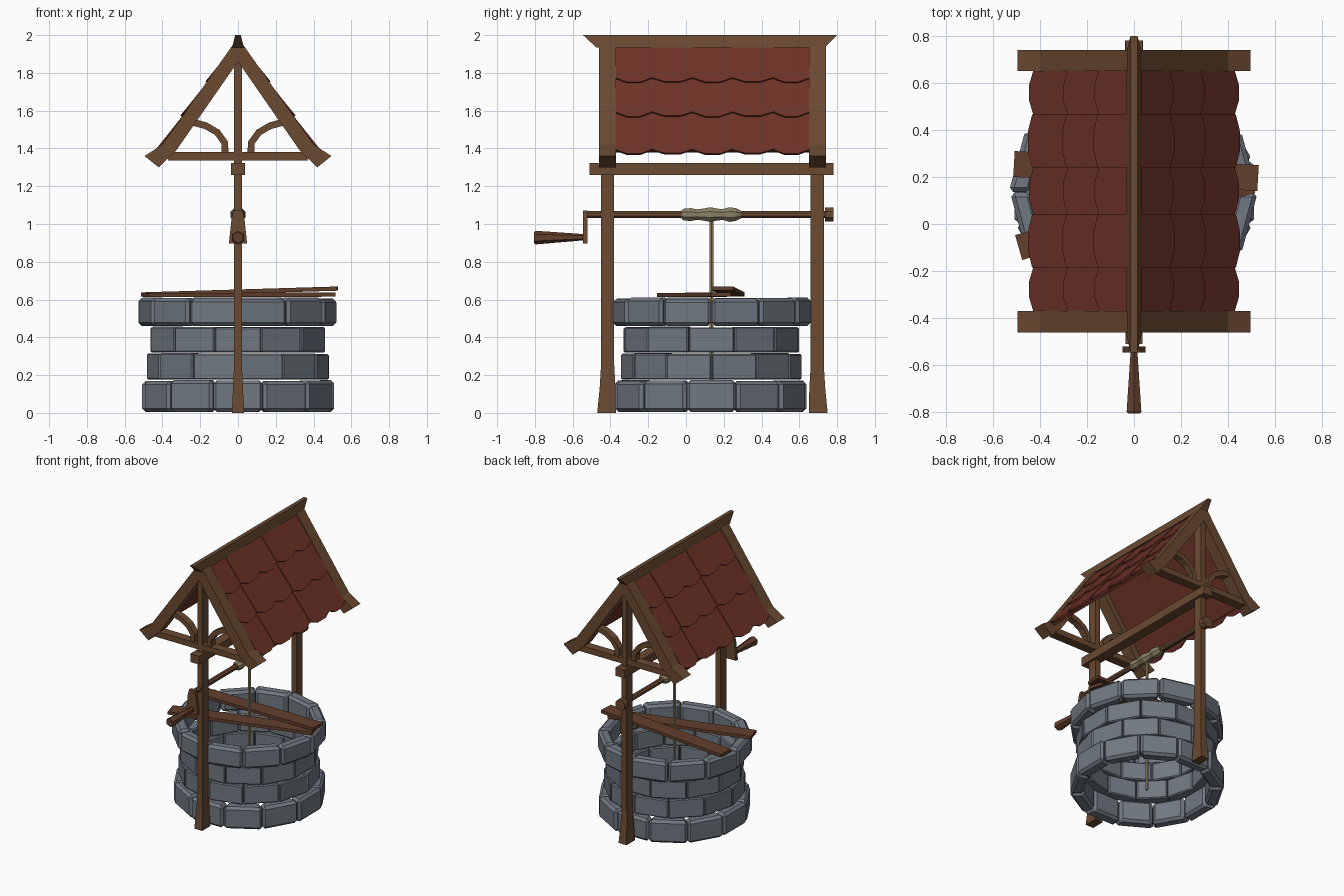
import bpy, bmesh, math, random
from mathutils import Vector

if "Cube" in bpy.data.objects:
    bpy.data.objects.remove(bpy.data.objects["Cube"])

random.seed(4)


def material(name, rgb):
    m = bpy.data.materials.new(name)
    m.diffuse_color = (*rgb, 1)
    m.use_nodes = True
    m.node_tree.nodes["Principled BSDF"].inputs["Base Color"].default_value = m.diffuse_color
    return m


WOOD = material("brown wood", (0.145, 0.067, 0.031))
DARK = material("reddish wood", (0.125, 0.049, 0.025))
RED = material("red shingle", (0.155, 0.033, 0.021))
STONE = material("grey stone", (0.165, 0.19, 0.222))
ROPE = material("tan rope", (0.26, 0.216, 0.127))


def skin(bm, rings):
    """Join equal-sized rings of points with quads and cap both ends."""
    vs = [[bm.verts.new(p) for p in r] for r in rings]
    n = len(vs[0])
    for a, b in zip(vs, vs[1:]):
        for i in range(n):
            j = (i + 1) % n
            bm.faces.new((a[i], a[j], b[j], b[i]))
    bm.faces.new(vs[0])
    bm.faces.new(vs[-1])


def finish(name, bm, mat, bevel=0):
    if bevel:
        bmesh.ops.bevel(bm, geom=bm.edges[:], offset=bevel, segments=1,
                        affect='EDGES', profile=0.5)
    bmesh.ops.recalc_face_normals(bm, faces=bm.faces[:])
    me = bpy.data.meshes.new(name)
    bm.to_mesh(me)
    bm.free()
    me.materials.append(mat)
    ob = bpy.data.objects.new(name, me)
    bpy.context.collection.objects.link(ob)
    return ob


def loft(name, rings, mat, bevel=0):
    bm = bmesh.new()
    skin(bm, rings)
    return finish(name, bm, mat, bevel)


def rect(cx, cy, z, hx, hy):
    return [(cx - hx, cy - hy, z), (cx + hx, cy - hy, z),
            (cx + hx, cy + hy, z), (cx - hx, cy + hy, z)]


def disc(y, z, r, n=8):
    return [(r * math.cos(2 * math.pi * (i + .5) / n), y,
             z + r * math.sin(2 * math.pi * (i + .5) / n)) for i in range(n)]


CY = 0.135                      # centre of the well in y
ENDS = {"front": -0.415, "back": 0.695}

# Stone rings: z0, z1, outer radius, inner radius, angle offset, bevel
rings = [(0.005, 0.172, 0.525, 0.43, 15, 0.018), (0.176, 0.316, 0.48, 0.40, 0, 0.007),
         (0.32, 0.456, 0.48, 0.40, 15, 0.007), (0.46, 0.608, 0.528, 0.44, 0, 0.018)]
for k, (z0, z1, ro, ri, off, bev) in enumerate(rings):
    bm = bmesh.new()
    for i in range(12):
        a, b = (math.radians(off + 30 * i + d) for d in (0.2, 29.8))
        r = ro + random.uniform(-.006, .004)
        top = z1 + random.uniform(-.005, .002)
        sec = [(R * math.cos(t), CY + R * math.sin(t)) for R, t in
               ((ri, a), (r, a), (r, b), (ri, b))]
        skin(bm, [[(x, y, z) for x, y in sec] for z in (z0, top)])
    finish("stone_ring_%d" % (k + 1), bm, STONE, bev)

# End frames: post, tie, rafters and curved braces
rafter = [(0, 1.96), (.03, 1.945), (.40, 1.42), (.495, 1.36),
          (.42, 1.30), (.33, 1.385), (0, 1.86)]
path = [Vector(p) for p in ((.068, 1.37), (.07, 1.43), (.11, 1.485),
                            (.17, 1.52), (.28, 1.55))]
for end, y in ENDS.items():
    s = -1 if end == "front" else 1
    loft(end + "_post", [rect(0, y + .005 * s, 0, .033, .05), rect(0, y, .13, .026, .042),
                         rect(0, y, .25, .021, .035), rect(0, y, 1.86, .02, .035)], WOOD)
    loft(end + "_tie_beam", [rect(0, y, 1.337, .37, .034), rect(0, y, 1.38, .36, .034)], WOOD)
    for side, sx in (("left", -1), ("right", 1)):
        loft(f"{end}_{side}_rafter",
             [[(sx * x, y + d, z) for x, z in rafter] for d in (-.045, .045)], WOOD)
        secs = []
        for i, p in enumerate(path):
            t = (path[min(i + 1, 4)] - path[max(i - 1, 0)]).normalized()
            n = Vector((-t.y, t.x)) * .018
            q, r = p + n, p - n
            secs.append([(sx * q.x, y - .025, q.y), (sx * r.x, y - .025, r.y),
                         (sx * r.x, y + .025, r.y), (sx * q.x, y + .025, q.y)])
        loft(f"{end}_{side}_brace", secs, WOOD)

# Long beam and ridge cap
loft("long_beam", [rect(0, .135, 1.26, .037, .645), rect(0, .135, 1.322, .037, .645)], WOOD)
loft("ridge_cap", [rect(0, .13, 1.935, .031, .605), rect(0, .127, 2.0, .015, .672)], WOOD)

# Roof: a thin board on each side under three rows of five shingles
P0 = Vector((.012, 1.935))
D = (Vector((.432, 1.362)) - P0)
L = D.length
D.normalize()
N = Vector((-D.y, D.x))
COLS = [-.37, -.185, .04, .24, .465, .65]
ROWS = [(0, .24), (.19, .465), (.41, L)]


def on_roof(sx, u, y, h):
    p = P0 + D * u + N * h
    return (sx * p.x, y, p.y)


for side, sx in (("left", -1), ("right", 1)):
    loft(side + "_roof_board",
         [[on_roof(sx, u, y, h) for u, h in ((0, -.018), (L - .035, -.018), (L - .035, 0), (0, 0))]
          for y in (-.375, .655)], RED)
    bm = bmesh.new()
    for u0, u1 in ROWS:
        for c in range(5):
            y0, y1 = COLS[c], COLS[c + 1]
            lift = .006 * (c % 2)
            w = y1 - y0
            out = [(u0, y0), (u1 - .028, y0), (u1, y0 + .32 * w),
                   (u1, y1 - .32 * w), (u1 - .028, y1), (u0, y1)]
            skin(bm, [[on_roof(sx, u, y, h + lift + .012 * (u - u0) / (u1 - u0))
                       for u, y in out] for h in (-.008, .005)])
    finish(side + "_shingles", bm, RED)

# Windlass: axle, end cap, crank arm and tapered handle
AZ = 1.05
loft("axle", [disc(y, AZ, .02) for y in (-.535, .75)], WOOD)
loft("axle_cap", [disc(y, AZ, .041) for y in (.735, .78)], WOOD)
loft("crank_arm", [rect(0, -.533, .897, .048, .012), rect(0, -.533, 1.03, .034, .012),
                   rect(0, -.533, 1.072, .024, .012)], WOOD)
loft("crank_handle", [disc(-.53, .93, .018, 6), disc(-.56, .93, .018, 6),
                      disc(-.795, .928, .036, 6), disc(-.805, .928, .03, 6)], DARK)

# Rope coil and hanging rope
coil = [(-.025, .024), (-.01, .034), (.025, .037), (.06, .03), (.09, .034), (.13, .042),
        (.165, .034), (.195, .031), (.23, .042), (.265, .036), (.29, .022)]
loft("rope_coil", [disc(y, AZ, r) for y, r in coil], ROPE)
loft("hanging_rope", [[(.011 * math.cos(i * math.pi / 3), CY + .011 * math.sin(i * math.pi / 3), z)
                       for i in range(6)] for z in (.02, 1.03)], ROPE)


# Loose planks across the rim
def plank(name, a, b):
    a, b = Vector(a), Vector(b)
    t = (b - a).normalized()
    s = Vector((-t.y, t.x, 0)).normalized() * .055
    up = Vector((0, 0, .011))
    loft(name, [[p - s - up, p + s - up, p + s + up, p - s + up] for p in (a, b)], DARK)


plank("lower_plank", (-.49, -.10, .624), (.50, .185, .626))
plank("upper_plank", (-.51, .255, .627), (.527, .195, .658))
